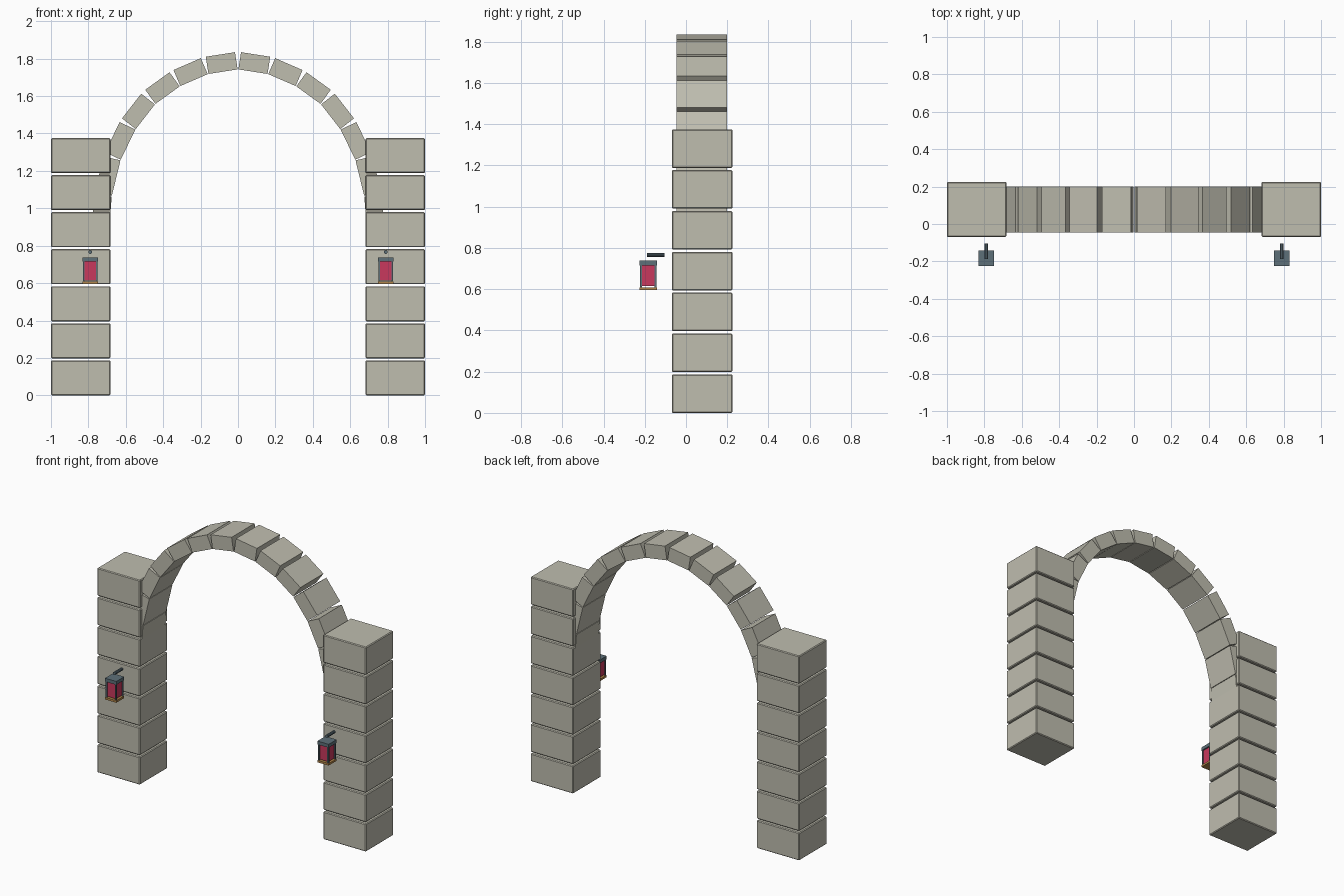
import bpy, bmesh
from mathutils import Vector, Matrix

if "Cube" in bpy.data.objects:
    bpy.data.objects.remove(bpy.data.objects["Cube"])


def material(name, rgb):
    m = bpy.data.materials.new(name)
    m.diffuse_color = (*rgb, 1)
    m.use_nodes = True
    m.node_tree.nodes["Principled BSDF"].inputs["Base Color"].default_value = m.diffuse_color
    return m


STONE = material("stone", (0.52, 0.51, 0.43))
METAL = material("dark_metal", (0.11, 0.16, 0.19))
GLASS = material("red_glass", (0.58, 0.04, 0.11))
BRASS = material("brass", (0.45, 0.24, 0.07))


def finish(bm, name, mat, bevel=0):
    me = bpy.data.meshes.new(name)
    bm.to_mesh(me)
    bm.free()
    me.materials.append(mat)
    ob = bpy.data.objects.new(name, me)
    bpy.context.collection.objects.link(ob)
    if bevel:
        mod = ob.modifiers.new("bevel", 'BEVEL')
        mod.width = bevel
        mod.segments = 1
    return ob


def add_box(bm, lo, hi):
    lo, hi = Vector(lo), Vector(hi)
    bmesh.ops.create_cube(bm, size=1, matrix=Matrix.Translation((lo + hi) / 2)
                          @ Matrix.Diagonal((*(hi - lo), 1)))


def box(name, lo, hi, mat, bevel=0):
    bm = bmesh.new()
    add_box(bm, lo, hi)
    return finish(bm, name, mat, bevel)


# Inner line of the arch, from crown to springing (x, z)
INNER = [(0, 1.743), (0.16, 1.718), (0.31, 1.653), (0.443, 1.557),
         (0.548, 1.422), (0.628, 1.258), (0.675, 1.065), (0.69, 0.87)]
THICK = 0.093

for side, s in (("left", -1), ("right", 1)):
    # Pillar of stacked blocks
    for i in range(7):
        z = i * 0.198
        x0, x1 = sorted((s * 0.682, s * 1.0))
        box(f"{side}_pillar_block_{i + 1}", (x0, -0.069, z),
            (x1, 0.225, z + 0.187), STONE, 0.005)

    # Arch stones: straight blocks laid along the inner line
    for i, (a, b) in enumerate(zip(INNER, INNER[1:])):
        a, b = Vector((s * a[0], 0, a[1])), Vector((s * b[0], 0, b[1]))
        along = (b - a).normalized()
        out = Vector((-along.z, 0, along.x)) * s
        gap = along * 0.002
        bm = bmesh.new()
        quad = [a + gap, b - gap, b - gap + out * THICK, a + gap + out * THICK]
        face = bm.faces.new([bm.verts.new((p.x, -0.045, p.z)) for p in quad])
        ext = bmesh.ops.extrude_face_region(bm, geom=[face])["geom"]
        bmesh.ops.translate(bm, vec=(0, 0.245, 0), verts=[
            v for v in ext if isinstance(v, bmesh.types.BMVert)])
        bmesh.ops.recalc_face_normals(bm, faces=bm.faces)
        finish(bm, f"{side}_arch_stone_{i + 1}", STONE)

    # Lantern
    cx, cy = s * 0.79, -0.183
    box(f"{side}_lantern_cap", (cx - 0.042, cy - 0.042, 0.715),
        (cx + 0.042, cy + 0.042, 0.738), METAL)
    box(f"{side}_lantern_base", (cx - 0.042, cy - 0.042, 0.595),
        (cx + 0.042, cy + 0.042, 0.609), BRASS)
    box(f"{side}_lantern_glass", (cx - 0.033, cy - 0.033, 0.615),
        (cx + 0.033, cy + 0.033, 0.715), GLASS)
    bm = bmesh.new()
    for px in (-1, 1):
        for py in (-1, 1):
            x, y = cx + px * 0.035, cy + py * 0.035
            add_box(bm, (x - 0.005, y - 0.005, 0.609), (x + 0.005, y + 0.005, 0.715))
    finish(bm, f"{side}_lantern_posts", METAL)

    # Hanging bar
    bm = bmesh.new()
    bmesh.ops.create_cone(bm, cap_ends=True, segments=10, radius1=0.01,
                          radius2=0.01, depth=0.084,
                          matrix=Matrix.Translation((cx, -0.146, 0.766))
                          @ Matrix.Rotation(1.5707963, 4, 'X'))
    finish(bm, f"{side}_lantern_bar", METAL)
